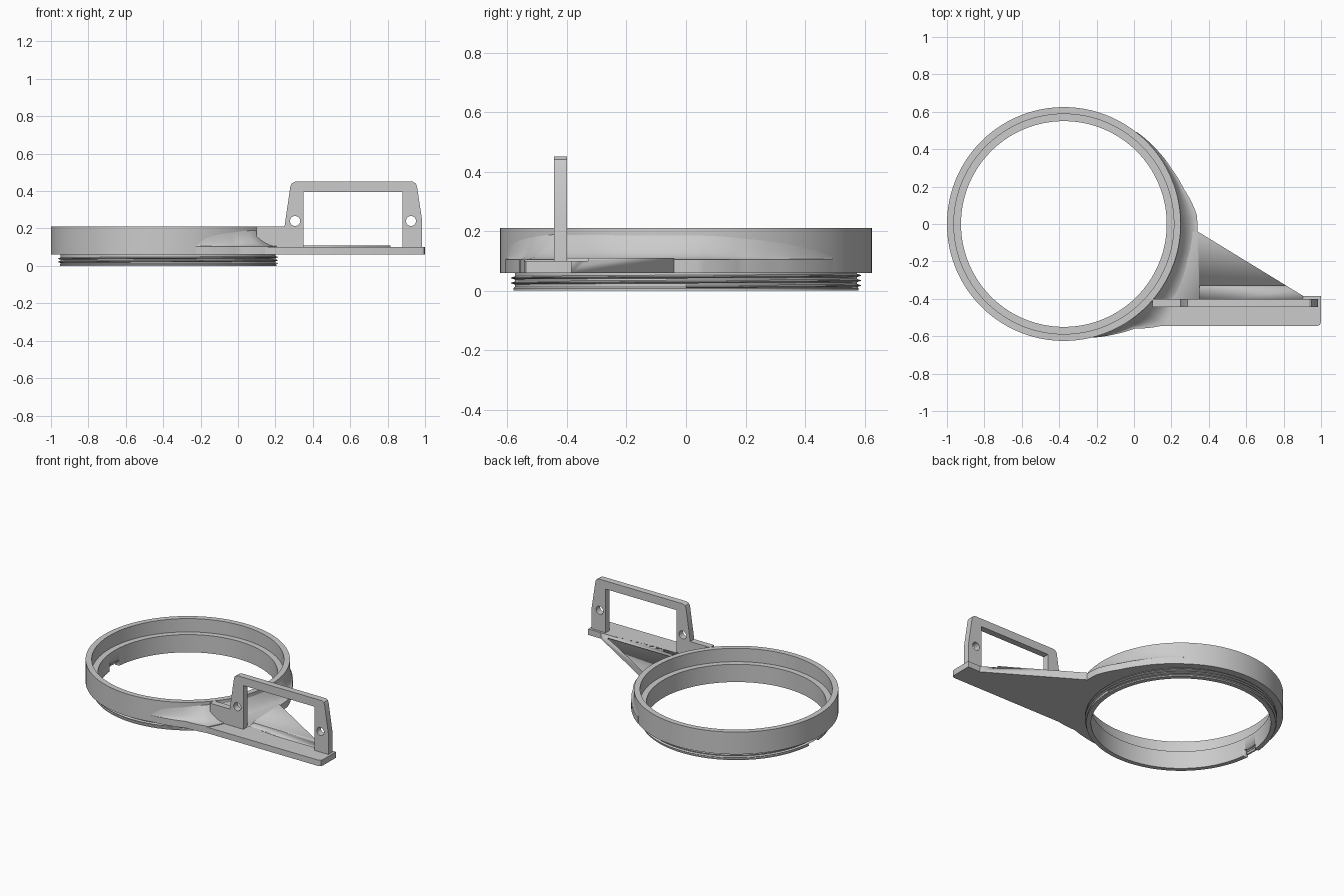
import bpy, bmesh
from math import sin, cos, pi, radians
from mathutils import Matrix

cube = bpy.data.objects.get("Cube")
if cube:
    bpy.data.objects.remove(cube, do_unlink=True)

CX = -0.375  # ring centre
GREY = (0.6, 0.6, 0.6, 1)
mat = bpy.data.materials.new("plain grey")
mat.use_nodes = True
mat.diffuse_color = GREY
mat.node_tree.nodes["Principled BSDF"].inputs["Base Color"].default_value = GREY


def finish(name, bm, smooth=True):
    bmesh.ops.remove_doubles(bm, verts=bm.verts, dist=1e-5)
    bmesh.ops.recalc_face_normals(bm, faces=bm.faces)
    me = bpy.data.meshes.new(name)
    bm.to_mesh(me)
    bm.free()
    me.materials.append(mat)
    ob = bpy.data.objects.new(name, me)
    bpy.context.collection.objects.link(ob)
    bpy.ops.object.select_all(action='DESELECT')
    ob.select_set(True)
    bpy.context.view_layer.objects.active = ob
    if smooth:
        bpy.ops.object.shade_smooth_by_angle(angle=radians(30))
    return ob


def sweep(name, sections, closed):
    """Skin a list of (angle, [(radius, z), ...]) sections around the ring axis."""
    bm = bmesh.new()
    rows = [[bm.verts.new((CX + r * cos(a), r * sin(a), z)) for r, z in sec]
            for a, sec in sections]
    pairs = list(zip(rows, rows[1:]))
    if closed:
        pairs.append((rows[-1], rows[0]))
    else:
        bm.faces.new(rows[0])
        bm.faces.new(rows[-1])
    n = len(rows[0])
    for p, q in pairs:
        for i in range(n):
            j = (i + 1) % n
            bm.faces.new((p[i], p[j], q[j], q[i]))
    return finish(name, bm)


def plate(name, outlines, low, high, upright=False):
    """Extrude flat outlines (the first is the edge, the rest are holes)."""
    cu = bpy.data.curves.new(name, 'CURVE')
    cu.dimensions = '2D'
    cu.fill_mode = 'BOTH'
    cu.extrude = (high - low) / 2
    for pts in outlines:
        sp = cu.splines.new('POLY')
        sp.points.add(len(pts) - 1)
        for p, (x, y) in zip(sp.points, pts):
            p.co = (x, y, 0, 1)
        sp.use_cyclic_u = True
    tmp = bpy.data.objects.new(name + "_outline", cu)
    bpy.context.collection.objects.link(tmp)
    bpy.context.view_layer.update()
    me = bpy.data.meshes.new_from_object(
        tmp.evaluated_get(bpy.context.evaluated_depsgraph_get()))
    bm = bmesh.new()
    bm.from_mesh(me)
    bpy.data.objects.remove(tmp, do_unlink=True)
    bpy.data.meshes.remove(me)
    mid = (low + high) / 2
    if upright:
        m = Matrix.Translation((0, mid, 0)) @ Matrix.Rotation(pi / 2, 4, 'X')
    else:
        m = Matrix.Translation((0, 0, mid))
    bmesh.ops.transform(bm, matrix=m, verts=bm.verts)
    return finish(name, bm)


def rect(x0, x1, y0, y1):
    return [(x0, y0), (x1, y0), (x1, y1), (x0, y1)]


def circle(x, y, r, n=32):
    return [(x + r * cos(2 * pi * i / n), y + r * sin(2 * pi * i / n)) for i in range(n)]


def cut(ob, x0, x1, y0, y1, z0, z1):
    cutter = plate("cutter", [rect(x0, x1, y0, y1)], z0, z1)
    cutter.hide_render = True
    mod = ob.modifiers.new("cut", 'BOOLEAN')
    mod.operation = 'DIFFERENCE'
    mod.solver = 'EXACT'
    mod.object = cutter
    bpy.context.view_layer.objects.active = ob
    bpy.ops.object.modifier_apply(modifier=mod.name)
    bpy.data.objects.remove(cutter, do_unlink=True)


# Ring with stepped bore and a narrower threaded neck
SEG = 160
profile = [(0.55, 0), (0.58, 0), (0.58, 0.008), (0.575, 0.012), (0.575, 0.06),
           (0.625, 0.06), (0.625, 0.21), (0.588, 0.21), (0.588, 0.12), (0.55, 0.12)]
ring = sweep("ring", [(2 * pi * i / SEG, profile) for i in range(SEG)], True)
# Small locating notch in the neck
cut(ring, -1.0, -0.88, -0.05, 0.05, -0.02, 0.04)

# Helical thread
turns, pitch = 2.4, 0.017
steps = int(turns * 120)
thread = []
for i in range(steps + 1):
    t = turns * i / steps
    z = 0.013 + pitch * t
    thread.append((2 * pi * t, [(0.57, z - 0.007), (0.588, z - 0.001),
                                (0.588, z + 0.001), (0.57, z + 0.007)]))
sweep("thread", thread, False)

# Concave blend between ring wall and arm: (angle, outer radius)
reach = [(-76, 0.626), (-65, 0.65), (-56, 0.675), (-45.5, 0.76), (-37, 0.73),
         (-30, 0.735), (-16, 0.712), (-3, 0.716), (4, 0.712), (10, 0.692),
         (16, 0.669), (27, 0.648), (40, 0.635), (54, 0.626)]
blend = []
for (a0, r0), (a1, r1) in zip(reach, reach[1:]):
    for k in range(6):
        f = k / 6
        r = r0 + (r1 - r0) * f
        sec = [(0.60, 0.06), (r, 0.06)]
        for s in range(9):
            t = 1 - s / 8
            sec.append((0.62 + (r - 0.62) * t, 0.105 + 0.09 * (1 - t) ** 2.2))
        sec.append((0.60, 0.195))
        blend.append((radians(a0 + (a1 - a0) * f), sec))
sweep("ring_blend", blend, False)

# Arm: front base strip and tapering rear gusset with a shallow recess
plate("base_strip", [[(0.1, -0.545), (0.98, -0.545), (0.995, -0.538), (1.0, -0.52),
                      (1.0, -0.385), (0.1, -0.385)]], 0.06, 0.1)
gusset = plate("rear_gusset", [[(0.2, -0.04), (0.34, -0.04), (0.905, -0.385),
                                (0.9, -0.41), (0.12, -0.41)]], 0.06, 0.11)
cut(gusset, 0.35, 1.0, -0.43, -0.33, 0.1, 0.15)

# Upright frame with window and two screw holes
edge = [(0.245, 0.08), (0.25, 0.22), (0.28, 0.425), (0.287, 0.441), (0.305, 0.45),
        (0.935, 0.45), (0.95, 0.441), (0.957, 0.425), (0.985, 0.24), (0.985, 0.08)]
plate("upright_frame", [edge, rect(0.35, 0.88, 0.1, 0.395),
                        circle(0.305, 0.24, 0.027), circle(0.925, 0.24, 0.027)],
      -0.443, -0.4, True)

# Web joining frame and ring
plate("frame_web", [rect(0.1, 0.249, 0.07, 0.21)], -0.443, -0.4, True)
